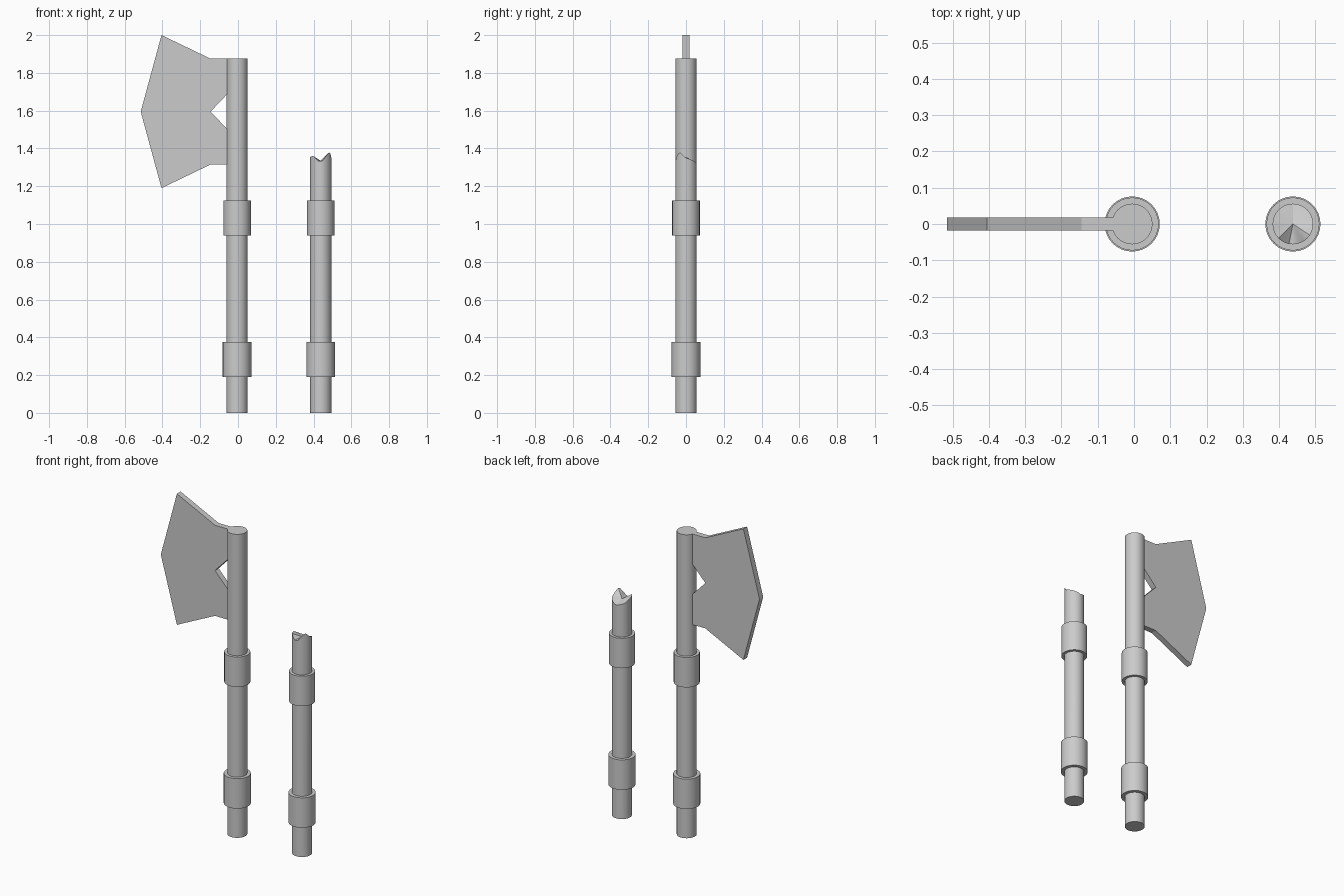
import bpy, bmesh, math

if "Cube" in bpy.data.objects:
    bpy.data.objects.remove(bpy.data.objects["Cube"])

R = 0.056      # shaft radius
N = 32         # sides


def smooth(ob):
    bpy.context.view_layer.objects.active = ob
    ob.select_set(True)
    bpy.ops.object.shade_smooth_by_angle(angle=math.radians(30))
    ob.select_set(False)


def cylinder(name, x, r, z0, z1):
    bpy.ops.mesh.primitive_cylinder_add(vertices=N, radius=r, depth=z1 - z0,
                                        location=(x, 0, (z0 + z1) / 2))
    ob = bpy.context.object
    ob.name = name
    smooth(ob)
    return ob


def grip_rings(name, x):
    cylinder(name + "_lower_ring", x, 0.076, 0.19, 0.375)
    cylinder(name + "_upper_ring", x, 0.073, 0.94, 1.125)


def finish(name, bm):
    bmesh.ops.recalc_face_normals(bm, faces=bm.faces)
    me = bpy.data.meshes.new(name)
    bm.to_mesh(me)
    bm.free()
    ob = bpy.data.objects.new(name, me)
    bpy.context.collection.objects.link(ob)
    return ob


# whole axe handle
AXE_X, BROKEN_X = -0.005, 0.438
cylinder("axe_handle", AXE_X, R, 0, 1.875)
grip_rings("axe", AXE_X)

# axe blade: upper half profile mirrored about its middle height
MID = 1.595
half = [(-0.515, 0), (-0.405, 0.405), (-0.145, 0.28), (-0.05, 0.28),
        (-0.05, 0.10), (-0.145, 0)]
outline = half + [(x, -z) for x, z in reversed(half[1:-1])]
bm = bmesh.new()
face = bm.faces.new([bm.verts.new((x, -0.018, MID + z)) for x, z in outline])
ext = bmesh.ops.extrude_face_region(bm, geom=[face])
bmesh.ops.translate(bm, vec=(0, 0.036, 0),
                    verts=[v for v in ext["geom"] if isinstance(v, bmesh.types.BMVert)])
finish("axe_blade", bm)

# broken handle: jagged rim heights by angle, fanned to a centre point
rim = [(0, 1.35), (45, 1.335), (90, 1.318), (135, 1.33), (180, 1.355), (225, 1.36),
       (262, 1.33), (280, 1.335), (322, 1.383), (360, 1.35)]


def rim_height(a):
    for (a0, z0), (a1, z1) in zip(rim, rim[1:]):
        if a0 <= a <= a1:
            return z0 + (z1 - z0) * (a - a0) / (a1 - a0)


bm = bmesh.new()
low, high = [], []
for i in range(N):
    deg = 360 * i / N
    x = BROKEN_X + R * math.cos(math.radians(deg))
    y = R * math.sin(math.radians(deg))
    low.append(bm.verts.new((x, y, 0)))
    high.append(bm.verts.new((x, y, rim_height(deg))))
centre = bm.verts.new((BROKEN_X, 0, 1.335))
bm.faces.new(low)
for i in range(N):
    j = (i + 1) % N
    bm.faces.new((low[i], low[j], high[j], high[i]))
    bm.faces.new((high[i], high[j], centre))
smooth(finish("broken_handle", bm))
grip_rings("broken", BROKEN_X)
